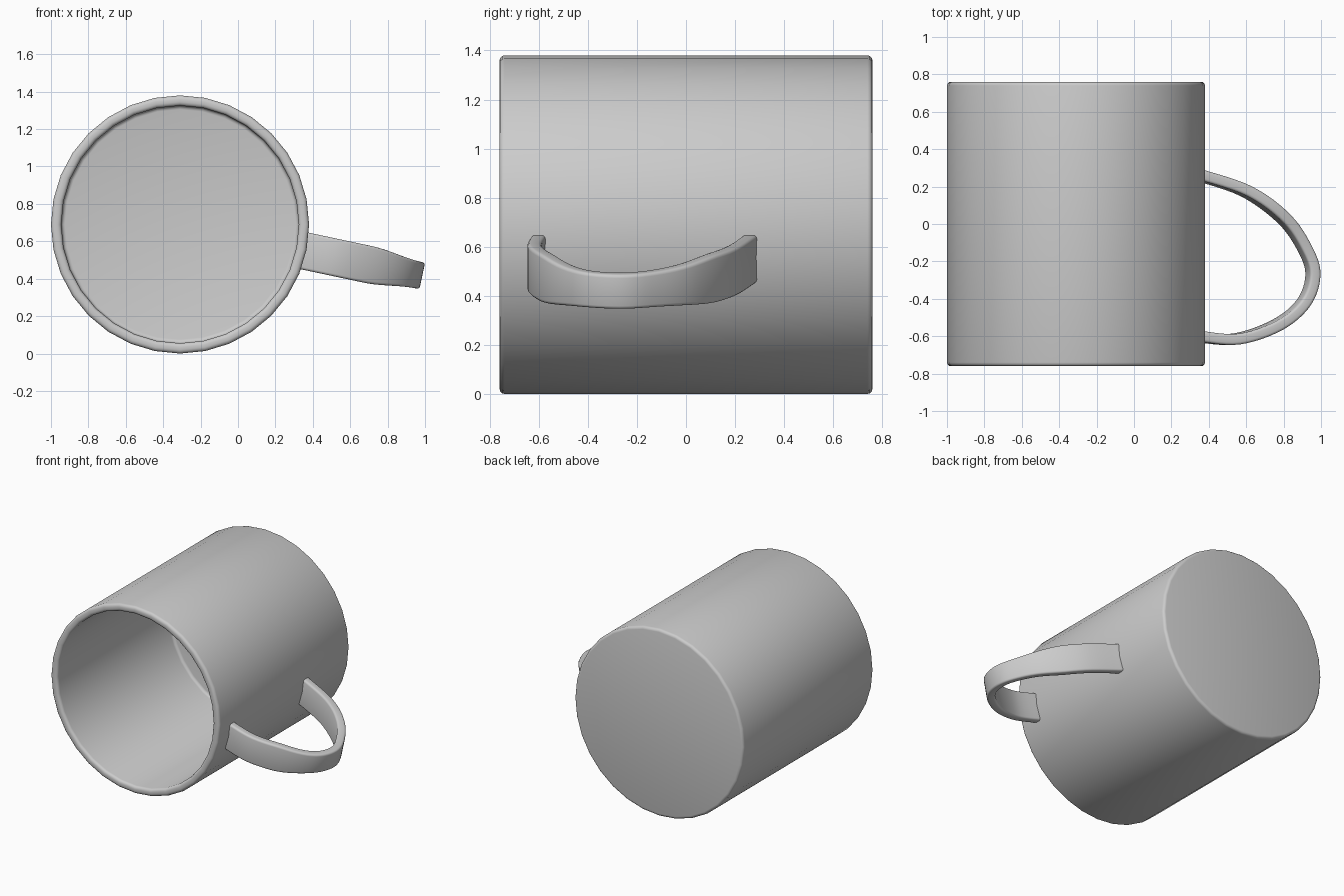
import bpy, bmesh, math
from mathutils import Vector

cube = bpy.data.objects.get("Cube")
if cube:
    bpy.data.objects.remove(cube, do_unlink=True)

AXIS_X, AXIS_Z = -0.31, 0.69
TILT = math.radians(12)


def loft(name, rings, bevel):
    """Skin closed rings into a capped solid with rounded edges."""
    bm = bmesh.new()
    rows = [[bm.verts.new(p) for p in ring] for ring in rings]
    count = len(rows[0])
    for a, b in zip(rows, rows[1:]):
        for i in range(count):
            j = (i + 1) % count
            bm.faces.new((a[i], a[j], b[j], b[i]))
    bm.faces.new(rows[0][::-1])
    bm.faces.new(rows[-1])
    bmesh.ops.recalc_face_normals(bm, faces=bm.faces)
    mesh = bpy.data.meshes.new(name)
    bm.to_mesh(mesh)
    bm.free()
    obj = bpy.data.objects.new(name, mesh)
    bpy.context.collection.objects.link(obj)
    mod = obj.modifiers.new("rounded_edges", 'BEVEL')
    mod.width = bevel
    mod.segments = 3
    mod.limit_method = 'ANGLE'
    mod.angle_limit = math.radians(40)
    bpy.ops.object.select_all(action='DESELECT')
    obj.select_set(True)
    bpy.context.view_layer.objects.active = obj
    bpy.ops.object.modifier_apply(modifier=mod.name)
    bpy.ops.object.shade_smooth_by_angle(angle=math.radians(35))
    return obj


def circle(radius, y, sides=32):
    steps = [2 * math.pi * i / sides for i in range(sides)]
    return [(AXIS_X + radius * math.cos(t), y, AXIS_Z + radius * math.sin(t))
            for t in steps]


def smooth_path(points, steps=6):
    """Catmull-Rom curve through the inner points."""
    path = []
    for a, b, c, d in zip(points, points[1:], points[2:], points[3:]):
        for i in range(steps):
            t = i / steps
            path.append(0.5 * (2 * b + (c - a) * t + (2 * a - 5 * b + 4 * c - d) * t**2
                               + (3 * b - a - 3 * c + d) * t**3))
    return path + [points[-2]]


# Cup: outer wall, rim, inner wall and thick floor, lying on its side
profile = [(0.69, 0.76), (0.69, -0.76), (0.635, -0.76), (0.635, 0.55)]
loft("cup_body", [circle(r, y) for r, y in profile], 0.02)

# Handle: a strap whose centre line lies in a plane tilted about the cup axis
centre = [Vector(p) for p in [
    (0.62, 0.28), (0.66, 0.265), (0.93, 0.175), (1.135, 0.03), (1.25, -0.13),
    (1.295, -0.27), (1.245, -0.42), (1.1, -0.54), (0.875, -0.615),
    (0.66, -0.6), (0.62, -0.59)]]
path = smooth_path(centre)


def strap_section(i):
    p = path[i]
    along = (path[min(i + 1, len(path) - 1)] - path[max(i - 1, 0)]).normalized()
    side = Vector((-along.y, along.x)) * 0.029
    # The strap narrows towards its outermost point
    t = min(max((p.x - 1.02) / 0.275, 0), 1)
    half = 0.1 - 0.028 * t * t * (3 - 2 * t)
    ring = []
    for s, h in ((1, half), (1, -half), (-1, -half), (-1, half)):
        q = p + side * s
        ring.append((AXIS_X + q.x * math.cos(TILT) + h * math.sin(TILT), q.y,
                     AXIS_Z - q.x * math.sin(TILT) + h * math.cos(TILT)))
    return ring


loft("handle", [strap_section(i) for i in range(len(path))], 0.014)
